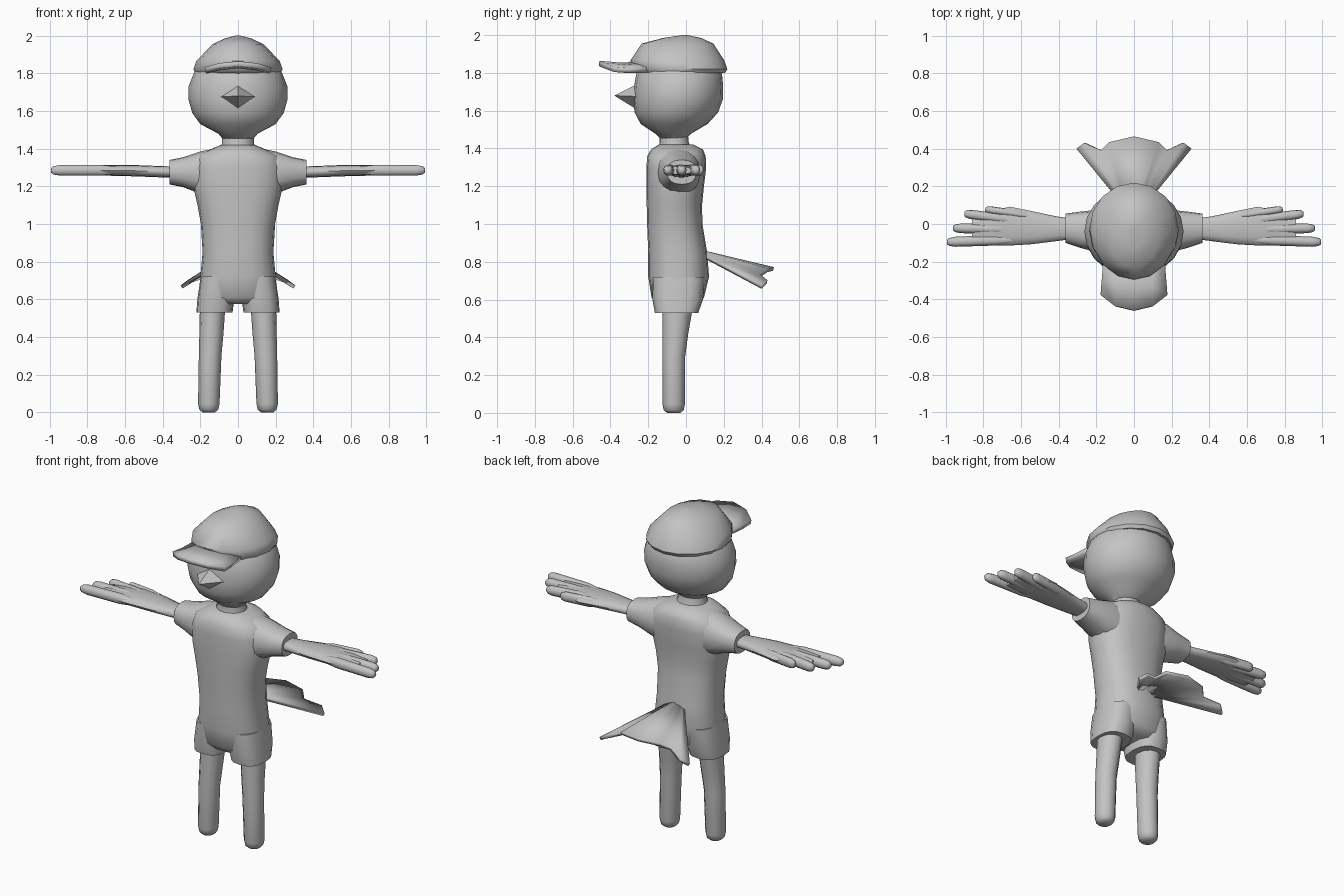
import bpy, math
from mathutils import Vector

if "Cube" in bpy.data.objects:
    bpy.data.objects.remove(bpy.data.objects["Cube"])

grey = bpy.data.materials.new("plain grey")
grey.diffuse_color = (0.55, 0.55, 0.55, 1)
grey.use_nodes = True
grey.node_tree.nodes["Principled BSDF"].inputs["Base Color"].default_value = grey.diffuse_color


def make(name, verts, faces, mirror=False, thickness=0, angle=50):
    mesh = bpy.data.meshes.new(name)
    mesh.from_pydata([tuple(v) for v in verts], [], faces)
    mesh.materials.append(grey)
    ob = bpy.data.objects.new(name, mesh)
    bpy.context.collection.objects.link(ob)
    bpy.ops.object.select_all(action='DESELECT')
    ob.select_set(True)
    bpy.context.view_layer.objects.active = ob
    bpy.ops.object.mode_set(mode='EDIT')
    bpy.ops.mesh.select_all(action='SELECT')
    bpy.ops.mesh.normals_make_consistent(inside=False)
    bpy.ops.object.mode_set(mode='OBJECT')
    bpy.ops.object.shade_smooth_by_angle(angle=math.radians(angle))
    if thickness:
        mod = ob.modifiers.new("thickness", 'SOLIDIFY')
        mod.thickness, mod.offset = thickness, 0
    if mirror:
        ob.modifiers.new("mirror", 'MIRROR')
    return ob


def loft(name, rings, seg=16, power=2.0, **kw):
    """Skin through rings, each given as centre, half axis u, half axis v."""
    verts, faces = [], []
    for c, u, v in rings:
        for i in range(seg):
            a = 2 * math.pi * i / seg
            p, q = [math.copysign(abs(t) ** (2 / power), t) for t in (math.cos(a), math.sin(a))]
            verts.append(Vector(c) + Vector(u) * p + Vector(v) * q)
    for r in range(len(rings) - 1):
        for i in range(seg):
            j, k = (i + 1) % seg, r * seg
            faces.append((k + i, k + j, k + seg + j, k + seg + i))
    faces.append(tuple(range(seg)))
    faces.append(tuple(range(len(verts) - seg, len(verts))))
    return make(name, verts, faces, **kw)


def upright(rows):
    """Rows of z, centre x, half width, back-to-front y range."""
    return [((x, (a + b) / 2, z), (w, 0, 0), (0, (b - a) / 2, 0)) for z, x, w, a, b in rows]


def sideways(rows):
    """Rows of x, y range, z range."""
    return [((x, (a + b) / 2, (c + d) / 2), (0, (b - a) / 2, 0), (0, 0, (d - c) / 2))
            for x, a, b, c, d in rows]


def sheet(name, rows, thickness):
    """Thin mirrored sheet through rows of points with equal counts."""
    n = len(rows[0])
    faces = [(r * n + i, r * n + i + 1, (r + 1) * n + i + 1, (r + 1) * n + i)
             for r in range(len(rows) - 1) for i in range(n - 1)]
    # Both halves in one surface, so the middle has no inner wall
    half = [p for row in rows for p in row]
    full = half + [(-x, y, z) for x, y, z in half]
    m = len(half)
    index = [i if full[i][0] == 0 else i + m for i in range(m)]
    faces += [tuple(index[i] for i in reversed(f)) for f in faces]
    make(name, full, faces, thickness=thickness, angle=25)


# Head and neck
loft("head", upright([
    (1.45, 0, .08, -.135, .0), (1.48, 0, .105, -.165, .03), (1.53, 0, .2, -.24, .115),
    (1.59, 0, .243, -.272, .17), (1.66, 0, .263, -.28, .195), (1.73, 0, .263, -.275, .197),
    (1.80, 0, .235, -.262, .19), (1.88, 0, .18, -.2, .13)]), seg=20)
loft("neck", upright([(1.38, 0, .1, -.15, .04), (1.43, 0, .085, -.14, .015),
                      (1.48, 0, .085, -.14, .01)]))

# Beak: four-sided cone with a flat-lying tip
make("beak", [(-.1, -.25, 1.675), (0, -.25, 1.745), (.1, -.25, 1.675), (0, -.25, 1.60),
              (0, -.38, 1.68)],
     [(0, 1, 4), (1, 2, 4), (2, 3, 4), (3, 0, 4), (3, 2, 1, 0)], angle=20)

# Cap crown and brim
loft("cap_crown", upright([
    (1.80, 0, .225, -.262, .207), (1.82, 0, .237, -.28, .219), (1.865, 0, .222, -.295, .203),
    (1.955, 0, .135, -.235, .145), (1.985, 0, .07, -.12, .08), (2.0, 0, .015, -.02, .01)]))
sheet("cap_brim", [
    [(0, -.2, 1.85), (.09, -.2, 1.84), (.16, -.2, 1.815)],
    [(0, -.34, 1.84), (.095, -.33, 1.83), (.168, -.3, 1.812)],
    [(0, -.46, 1.85), (.1, -.437, 1.84), (.175, -.378, 1.818)]], .028)

# Shirt and shorts
loft("torso", upright([
    (.575, 0, .15, -.15, .06), (.61, 0, .2, -.182, .095), (.72, 0, .2, -.2, .122),
    (.85, 0, .188, -.2, .112), (1.0, 0, .197, -.206, .087), (1.1, 0, .215, -.208, .085),
    (1.2, 0, .238, -.21, .095), (1.3, 0, .24, -.21, .107), (1.36, 0, .22, -.205, .104),
    (1.395, 0, .15, -.185, .09), (1.42, 0, .09, -.145, .04)]), seg=20, power=2.4)
loft("shorts_leg", upright([
    (.53, .125, .096, -.165, .065), (.6, .118, .098, -.178, .09), (.72, .108, .09, -.18, .1)]),
    power=2.6, mirror=True)
loft("sleeve", sideways([
    (.1, -.16, .07, 1.14, 1.405), (.2, -.15, .075, 1.16, 1.385),
    (.29, -.125, .065, 1.195, 1.355), (.365, -.1, .055, 1.21, 1.34)]), power=2.4, mirror=True)

# Legs
loft("leg", upright([
    (0, .155, .033, -.1, -.03), (.015, .155, .05, -.118, -.012), (.045, .155, .057, -.124, -.006),
    (.3, .148, .06, -.125, -.004), (.42, .141, .064, -.125, .012), (.58, .134, .068, -.125, .04)]),
    seg=12, mirror=True)

# Wing arms with four feather fingers
loft("arm", sideways([
    (.33, -.08, .028, 1.245, 1.305), (.42, -.092, .042, 1.248, 1.308),
    (.55, -.108, .07, 1.253, 1.313), (.66, -.114, .092, 1.256, 1.313),
    (.76, -.114, .065, 1.257, 1.311), (.86, -.105, .03, 1.262, 1.305)]),
    seg=12, power=2.4, mirror=True)
fingers = [((.62, -.082), (.993, -.096), .028), ((.62, -.03), (.96, -.022), .027),
           ((.6, .015), (.9, .055), .026), ((.54, .042), (.79, .078), .021)]
for n, (start, tip, w) in enumerate(fingers, 1):
    p, q = Vector((*start, 1.285)), Vector((*tip, 1.285))
    side = Vector((0, 0, 1)).cross((q - p).normalized())
    loft(f"finger_{n}", [(p.lerp(q, t), side * w * s, (0, 0, .03 * s))
                         for t, s in ((0, .6), (.3, 1), (.88, .95), (.97, .75), (1, .4))],
         seg=10, power=2.3, mirror=True)

# Tail: folded fan of feathers
tips = [(0, .463, .762), (.13, .433, .755), (.17, .39, .725), (.26, .43, .695), (.3, .4, .665)]
sheet("tail", [[(x * .13, .08, .853 - x * .06) for x, y, z in tips], tips], .02)
